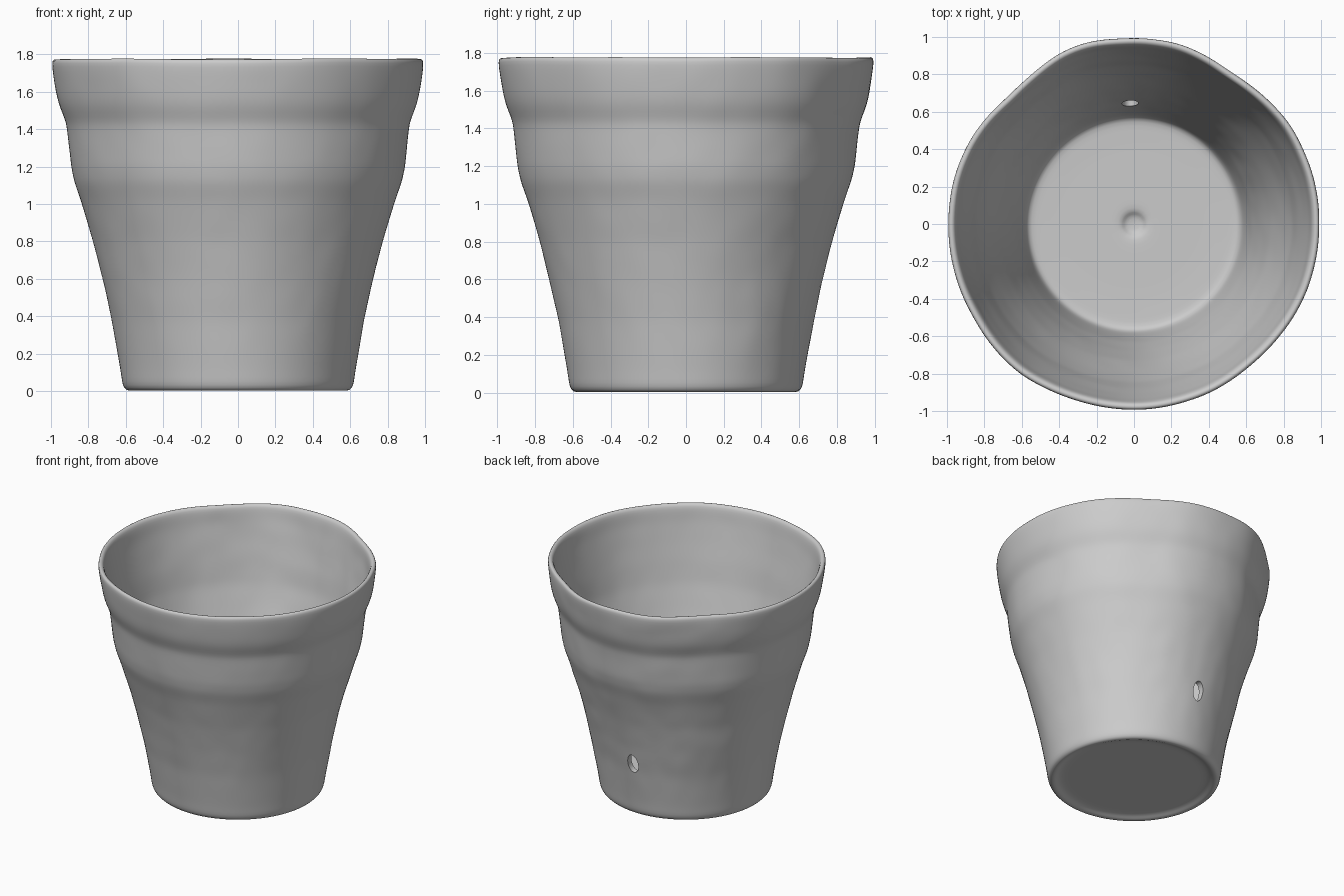
import bpy, bmesh, math
from mathutils import Vector, noise

if "Cube" in bpy.data.objects:
    bpy.data.objects.remove(bpy.data.objects["Cube"])

SEGMENTS = 96

# Lathe profile (radius, height): underside centre -> outside -> rim -> inside -> floor centre
PROFILE = [
    (0.30, 0.025), (0.52, 0.025), (0.55, 0.015), (0.57, 0.003), (0.60, 0.003), (0.617, 0.03),
    (0.63, 0.12), (0.675, 0.38), (0.72, 0.58), (0.775, 0.80), (0.84, 1.02), (0.876, 1.12),
    (0.893, 1.20), (0.905, 1.30), (0.916, 1.40), (0.922, 1.44), (0.942, 1.49), (0.960, 1.54),
    (0.972, 1.60), (0.985, 1.68), (0.993, 1.74), (0.992, 1.77), (0.978, 1.779), (0.958, 1.772),
    (0.948, 1.74), (0.935, 1.65), (0.905, 1.50), (0.875, 1.36), (0.845, 1.20), (0.795, 1.02),
    (0.73, 0.80), (0.675, 0.58), (0.63, 0.38), (0.59, 0.15), (0.575, 0.085), (0.55, 0.07),
    (0.40, 0.065), (0.20, 0.065), (0.08, 0.065), (0.06, 0.055), (0.045, 0.04),
]

# Hand-made dents and bulges: (angle in degrees, width in degrees, depth at the rim)
DENTS = [(134, 16, -0.035), (56, 14, -0.03), (106, 10, 0.012), (-48, 16, -0.012), (-130, 16, 0.012)]


def resample(points, step):
    """Split long profile spans so the clay surface can ripple."""
    out = [points[0]]
    for a, b in zip(points, points[1:]):
        n = max(1, math.ceil(math.dist(a, b) / step))
        out += [(a[0] + (b[0] - a[0]) * i / n, a[1] + (b[1] - a[1]) * i / n)
                for i in range(1, n + 1)]
    return out


def clay_point(r, z, angle):
    """Place a lathe point with the uneven wall of a hand-made pot."""
    deg = math.degrees(angle)
    offset = 0.0
    for centre, width, depth in DENTS:
        d = (deg - centre + 180) % 360 - 180
        offset += depth * math.exp(-(d / width) ** 2) * (z / 1.78) ** 2
    q = Vector((math.cos(angle), math.sin(angle), z))
    fade = min(1.0, z / 0.4)
    back = 1.0 + max(0.0, q.y)
    offset += fade * back * (0.004 * noise.noise(q * 2.5) + 0.002 * noise.noise(q * 7))
    height = z + (0.006 * noise.noise(q * 2) if z > 1.7 else 0)
    return (r + offset) * q.x, (r + offset) * q.y, height


# Pot body, turned as one closed shell
bm = bmesh.new()
rings = []
for r, z in resample(PROFILE, 0.07):
    rings.append([bm.verts.new(clay_point(r, z, 2 * math.pi * i / SEGMENTS))
                  for i in range(SEGMENTS)])
for a, b in zip(rings, rings[1:]):
    for i in range(SEGMENTS):
        j = (i + 1) % SEGMENTS
        bm.faces.new((a[i], a[j], b[j], b[i]))
for ring, z in ((rings[0], 0.025), (rings[-1], 0.036)):
    centre = bm.verts.new((0, 0, z))
    for i in range(SEGMENTS):
        bm.faces.new((ring[i], ring[(i + 1) % SEGMENTS], centre))
bmesh.ops.recalc_face_normals(bm, faces=bm.faces)
mesh = bpy.data.meshes.new("flower_pot")
bm.to_mesh(mesh)
bm.free()
pot = bpy.data.objects.new("flower_pot", mesh)
bpy.context.collection.objects.link(pot)
bpy.context.view_layer.objects.active = pot
smooth = pot.modifiers.new("smooth", "SUBSURF")
smooth.levels = 1
bpy.ops.object.modifier_apply(modifier="smooth")

# Small drain hole through the back wall
bpy.ops.mesh.primitive_uv_sphere_add(segments=24, ring_count=12, radius=1, location=(-0.02, 0.67, 0.44))
cutter = bpy.context.object
cutter.name = "drain_hole_cutter"
cutter.scale = (0.045, 0.16, 0.075)
cutter.hide_render = True
bpy.context.view_layer.update()
bpy.context.view_layer.objects.active = pot
hole = pot.modifiers.new("drain_hole", "BOOLEAN")
hole.operation = "DIFFERENCE"
hole.solver = "EXACT"
hole.object = cutter
bpy.ops.object.modifier_apply(modifier="drain_hole")
bpy.data.objects.remove(cutter, do_unlink=True)

# Smooth clay shading with a crisp hole edge
bpy.ops.object.select_all(action="DESELECT")
pot.select_set(True)
bpy.ops.object.shade_smooth_by_angle(angle=math.radians(40))
